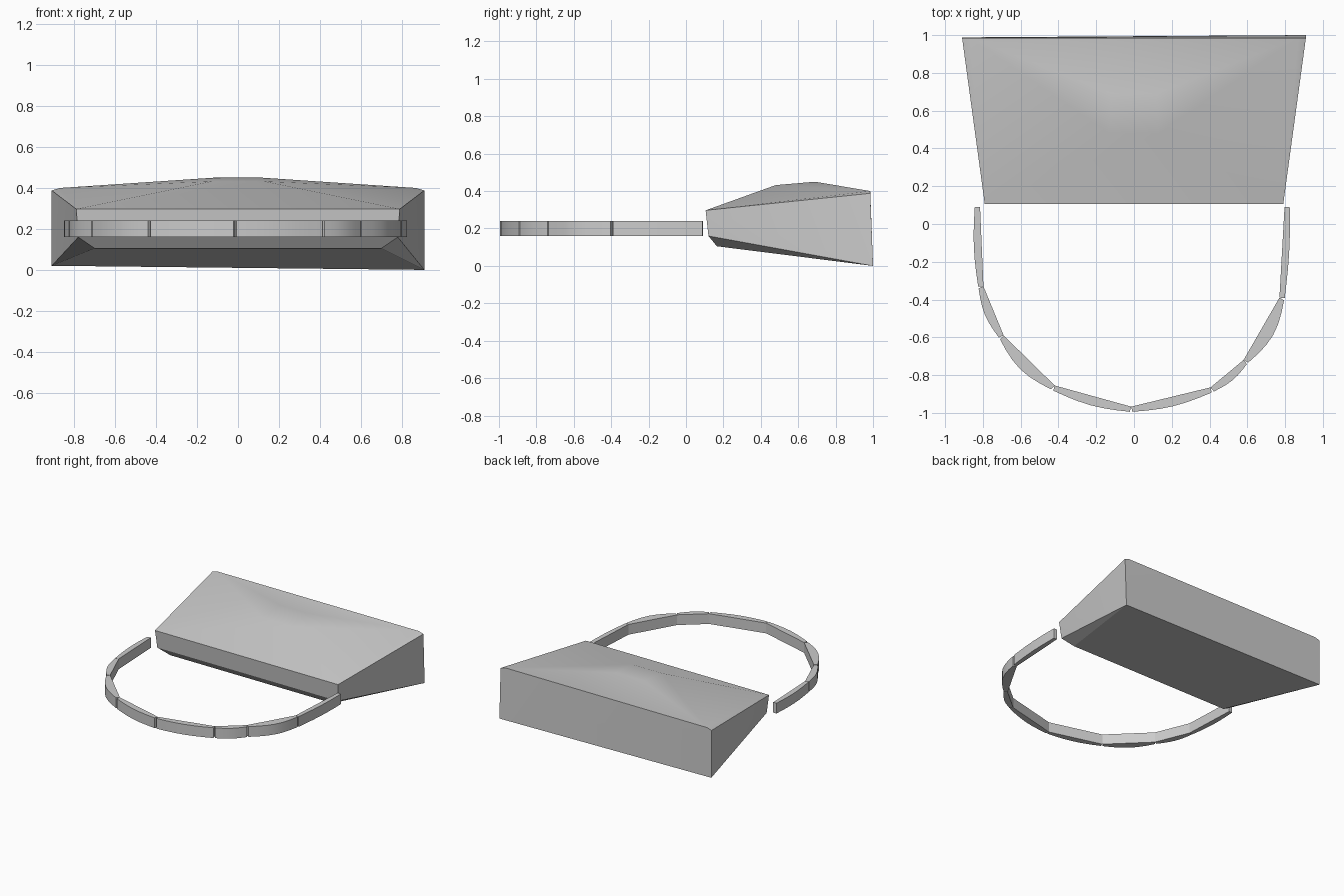
import bpy, bmesh, math
from mathutils import Vector

cube = bpy.data.objects.get("Cube")
if cube:
    bpy.data.objects.remove(cube, do_unlink=True)

# Single grey material
grey = bpy.data.materials.new("plain_grey")
grey.use_nodes = True
colour = (0.6, 0.6, 0.6, 1)
grey.diffuse_color = colour
grey.node_tree.nodes["Principled BSDF"].inputs["Base Color"].default_value = colour


def finish(bm, name):
    """Turn a bmesh into a shaded object."""
    bmesh.ops.recalc_face_normals(bm, faces=bm.faces)
    mesh = bpy.data.meshes.new(name)
    bm.to_mesh(mesh)
    bm.free()
    mesh.materials.append(grey)
    obj = bpy.data.objects.new(name, mesh)
    bpy.context.collection.objects.link(obj)
    bpy.ops.object.select_all(action="DESELECT")
    obj.select_set(True)
    bpy.context.view_layer.objects.active = obj
    bpy.ops.object.shade_smooth_by_angle(angle=math.radians(25))
    return obj


# Wedge-shaped body: mirrored corner points wrapped in a convex hull
front_lip = [(0.79, 0.105, 0.297), (0.78, 0.12, 0.16), (0.70, 0.165, 0.105)]
crown = [(0.13, 0.48, 0.432), (0.12, 0.69, 0.45)]
back_top = [(0.91, 0.985, 0.388), (0.87, 0.985, 0.40)]
bm = bmesh.new()
for side in (-1, 1):
    for x, y, z in front_lip + crown + back_top:
        bm.verts.new((side * x, y, z))
# The rear lower edge is slightly skewed
bm.verts.new((-0.91, 0.988, 0.02))
bm.verts.new((0.91, 1.0, 0.0))
bmesh.ops.convex_hull(bm, input=bm.verts)
bmesh.ops.dissolve_limit(bm, angle_limit=0.01, verts=bm.verts, edges=bm.edges)
finish(bm, "wedge_body")


# Strap: curved plates with a straight inner side and a bulging outer side
def strap_link(name, start, end, bulge, low=0.16, high=0.24, end_width=0.028, steps=6):
    start, end = Vector(start), Vector(end)
    along = (end - start).normalized()
    outward = Vector((along.y, -along.x))
    outline = [start, end]
    for i in range(steps, -1, -1):
        t = i / steps
        width = end_width + (bulge - end_width) * math.sin(math.pi * t)
        outline.append(start.lerp(end, t) + outward * width)
    bm = bmesh.new()
    base = bm.faces.new([bm.verts.new((p.x, p.y, low)) for p in outline])
    raised = bmesh.ops.extrude_face_region(bm, geom=[base])
    top = [v for v in raised["geom"] if isinstance(v, bmesh.types.BMVert)]
    bmesh.ops.translate(bm, vec=(0, 0, high - low), verts=top)
    finish(bm, name)


joints = [(-0.815, 0.09), (-0.797, -0.33), (-0.69, -0.59), (-0.42, -0.855),
          (-0.015, -0.967), (0.405, -0.865), (0.58, -0.72), (0.77, -0.39), (0.797, 0.09)]
bulges = [0.042, 0.05, 0.066, 0.05, 0.05, 0.045, 0.07, 0.038]
for i, bulge in enumerate(bulges):
    strap_link(f"strap_link_{i + 1}", joints[i], joints[i + 1], bulge)
